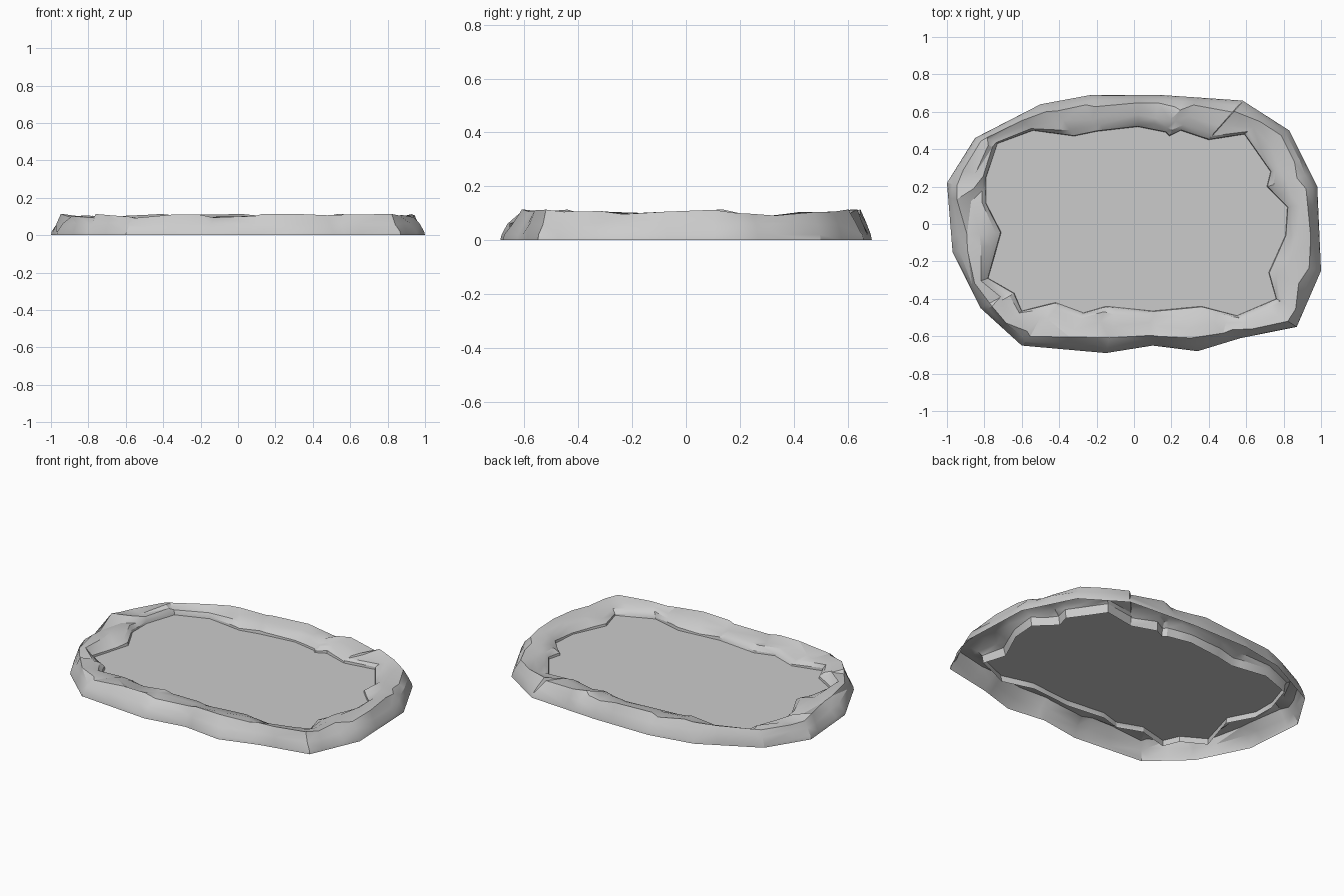
import bpy, bmesh, math, random
from mathutils import Vector

if "Cube" in bpy.data.objects:
    bpy.data.objects.remove(bpy.data.objects["Cube"])
random.seed(4)

# outlines seen from above: outer foot of the rocks, and the water's edge
OUTER = [(-1, .22), (-.85, .46), (-.5, .64), (-.23, .69), (.14, .69), (.58, .66),
         (.83, .5), (.98, .2), (1, -.25), (.87, -.55), (.57, -.61), (.34, -.68),
         (.1, -.65), (-.15, -.69), (-.6, -.65), (-.82, -.45), (-.97, -.15)]
INNER = [(-.79, .25), (-.73, .43), (-.54, .5), (-.32, .47), (-.2, .495), (.02, .52),
         (.17, .49), (.19, .47), (.25, .5), (.4, .45), (.59, .48), (.73, .28),
         (.71, .2), (.82, .09), (.81, -.06), (.72, -.26), (.76, -.4), (.55, -.49),
         (.36, -.44), (.1, -.465), (-.15, -.44), (-.27, -.475), (-.42, -.42),
         (-.6, -.465), (-.64, -.37), (-.78, -.29), (-.71, -.045), (-.79, .11)]


def hit(outline, a):
    """Point where a ray from the centre at angle a crosses the outline."""
    d = Vector((math.cos(a), math.sin(a)))
    best = 0
    for i, p in enumerate(outline):
        p, q = Vector(p), Vector(outline[i - 1])
        e = q - p
        den = d.x * e.y - d.y * e.x
        if abs(den) < 1e-9:
            continue
        r = (p.x * e.y - p.y * e.x) / den
        u = (p.x * d.y - p.y * d.x) / den
        if r > 0 and -1e-5 <= u <= 1 + 1e-5:
            best = max(best, r)
    return d * best


def make_object(name, bm):
    mesh = bpy.data.meshes.new(name)
    bm.to_mesh(mesh)
    bm.free()
    ob = bpy.data.objects.new(name, mesh)
    bpy.context.collection.objects.link(ob)
    return ob


# one spoke through every outline corner
angles = sorted({round(math.atan2(y, x), 5) for x, y in OUTER + INNER})
spokes = [(hit(OUTER, a), hit(INNER, a)) for a in angles]

# rock rim cross-section: (position outer->inner, height, height jitter, position jitter)
PROFILE = [(0, 0, 0, 0), (.02, .02, 0, 0), (.13, .062, .006, .03), (.28, .103, .012, .06),
           (.6, .094, .013, .08), (.86, .082, .008, .04), (.985, .063, .006, 0), (1.03, .012, 0, 0)]
bm = bmesh.new()
rings = []
for t, z, dz, dt in PROFILE:
    ring = []
    for o, i in spokes:
        p = o.lerp(i, t + random.uniform(-dt, dt))
        ring.append(bm.verts.new((p.x, p.y, z + random.uniform(-dz, dz))))
    rings.append(ring)
n = len(angles)
for a, b in zip(rings, rings[1:]):
    for k in range(n):
        m = (k + 1) % n
        bm.faces.new((a[k], a[m], b[m], b[k]))
bmesh.ops.triangulate(bm, faces=bm.faces[:])
rim = make_object("rock_rim", bm)
bpy.context.view_layer.objects.active = rim
rim.select_set(True)
bpy.ops.object.shade_smooth_by_angle(angle=math.radians(30))

# flat water sheet
bm = bmesh.new()
bm.faces.new([bm.verts.new((i.x, i.y, .05)) for o, i in spokes])
make_object("water", bm)
